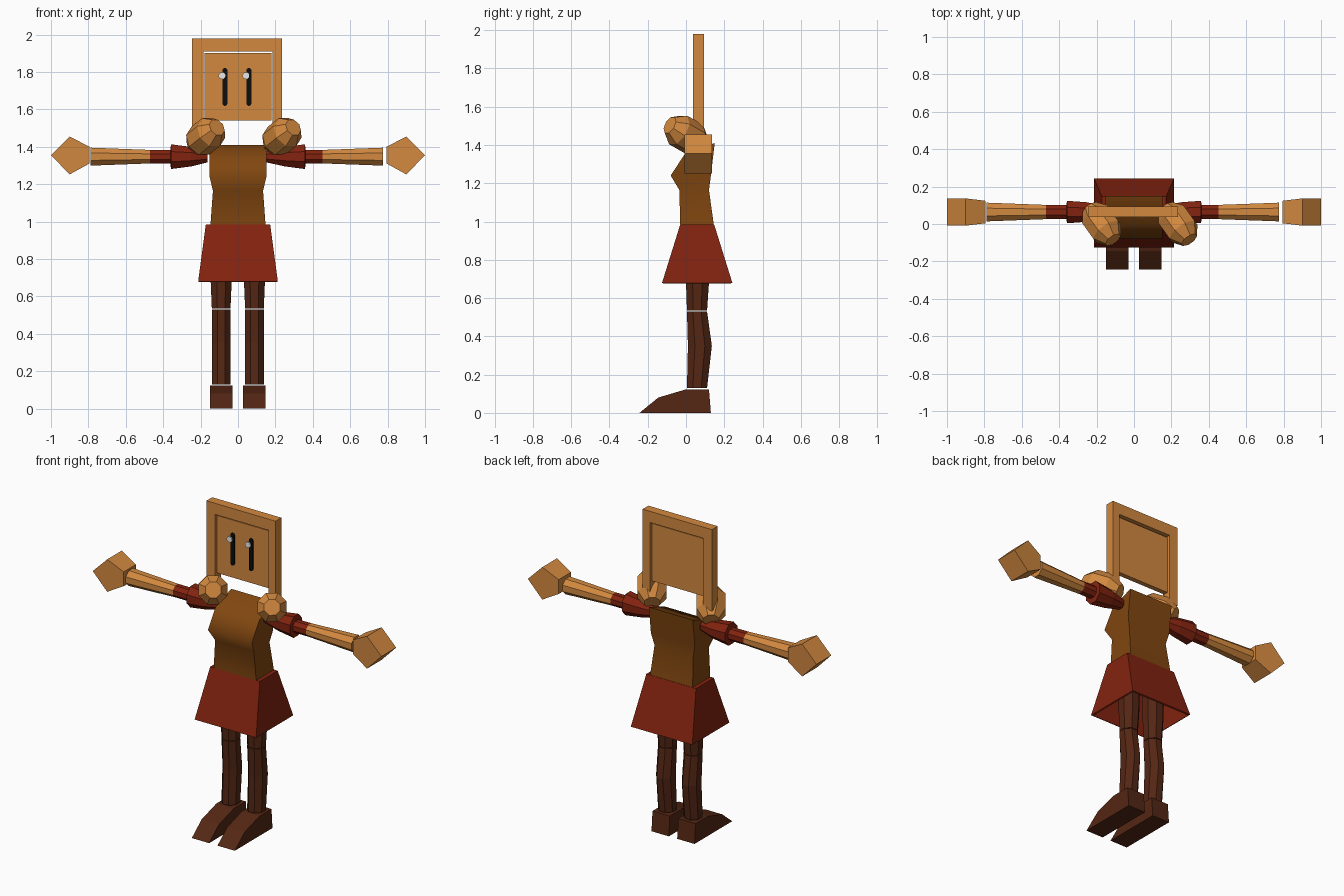
import bpy, bmesh, math
from mathutils import Vector

cube = bpy.data.objects.get("Cube")
if cube:
    bpy.data.objects.remove(cube, do_unlink=True)


def material(name, r, g, b):
    m = bpy.data.materials.new(name)
    m.use_nodes = True
    m.diffuse_color = (r, g, b, 1)
    m.node_tree.nodes["Principled BSDF"].inputs["Base Color"].default_value = (r, g, b, 1)
    return m


TAN = material("tan", 0.65, 0.25, 0.05)
RED = material("dark_red", 0.23, 0.017, 0.005)
OCHRE = material("ochre_brown", 0.22, 0.062, 0.005)
BROWN = material("dark_brown", 0.09, 0.02, 0.007)
BLACK = material("black", 0.004, 0.004, 0.004)
WHITE = material("white", 0.8, 0.8, 0.8)


def loft(name, rings, mat, caps=(True, True)):
    """Skin a row of equal-length point rings and cap the ends."""
    bm = bmesh.new()
    rows = [[bm.verts.new(p) for p in ring] for ring in rings]
    n = len(rows[0])
    for a, b in zip(rows, rows[1:]):
        for i in range(n):
            j = (i + 1) % n
            bm.faces.new((a[i], a[j], b[j], b[i]))
    for row, cap in zip((rows[0], rows[-1]), caps):
        if cap:
            bm.faces.new(row)
    bmesh.ops.recalc_face_normals(bm, faces=bm.faces)
    me = bpy.data.meshes.new(name)
    bm.to_mesh(me)
    bm.free()
    me.materials.append(mat)
    ob = bpy.data.objects.new(name, me)
    bpy.context.collection.objects.link(ob)
    return ob


def oval(ru, rv, sides):
    """Points of a polygon that fills the box ru by rv with flat sides."""
    k = math.cos(math.pi / sides)
    angles = [math.tau * (i + 0.5) / sides for i in range(sides)]
    return [(ru * math.cos(a) / k, rv * math.sin(a) / k) for a in angles]


def rect(hx, y0, y1, z0, z1=None):
    """Level rectangle; z0 is the front height and z1 the back height."""
    z1 = z0 if z1 is None else z1
    return [(-hx, y0, z0), (hx, y0, z0), (hx, y1, z1), (-hx, y1, z1)]


def slab(name, outline, y0, y1, mat):
    """Extrude an xz outline from y0 to y1."""
    return loft(name, [[(x, y, z) for x, z in outline] for y in (y0, y1)], mat)


# Torso, softly shaded over the chest
torso = loft("torso", [
    rect(0.147, -0.03, 0.145, 0.985),
    rect(0.134, -0.035, 0.12, 1.165),
    rect(0.152, -0.08, 0.13, 1.24),
    rect(0.152, -0.005, 0.15, 1.355, 1.41)], OCHRE)
bpy.ops.object.select_all(action="DESELECT")
torso.select_set(True)
bpy.context.view_layer.objects.active = torso
bpy.ops.object.shade_smooth_by_angle(angle=math.radians(65))

# Skirt, hollow below
skirt = loft("skirt", [rect(0.172, -0.03, 0.147, 0.985),
                       rect(0.213, -0.125, 0.242, 0.68)], RED, (True, False))
shell = skirt.modifiers.new("thickness", "SOLIDIFY")
shell.thickness = 0.012
shell.offset = -1

# Head panel and the hair frame around it
slab("face_panel", [(-0.18, 1.54), (0.18, 1.54), (0.18, 1.9), (-0.18, 1.9)], 0.05, 0.08, TAN)
slab("hair_frame", [(-0.245, 1.47), (-0.245, 1.98), (0.235, 1.98), (0.235, 1.47),
                    (0.185, 1.47), (0.185, 1.91), (-0.185, 1.91), (-0.185, 1.47)],
     0.037, 0.094, TAN)

# Eyes with glints
for side, x in (("right", -0.07), ("left", 0.058)):
    bar = [(x + u, 1.72 + v + math.copysign(0.088, v)) for u, v in oval(0.013, 0.013, 12)]
    slab(side + "_eye", bar, 0.043, 0.0495, BLACK)
    glint = [(x - 0.016 + u, 1.78 + v) for u, v in oval(0.018, 0.018, 12)]
    slab(side + "_eye_glint", glint, 0.036, 0.0425, WHITE)

# Hair buns, both tilted the same way
axis = Vector((0.5, -0.7, 0.4)).normalized()
turn = axis.to_track_quat("Z", "Y")
for side, x in (("right", -0.173), ("left", 0.235)):
    centre = Vector((x, 0.0, 1.455))
    rings = [[centre + turn @ Vector((u, v, h)) for u, v in oval(r, r, 8)]
             for h, r in ((-0.115, 0.045), (-0.055, 0.082), (0.055, 0.082), (0.115, 0.045))]
    loft(side + "_hair_bun", rings, TAN)

# Arms: sleeve, forearm, hand
ARM_Y, ARM_Z = 0.064, 1.347


def arm_part(name, side, stations, mat):
    rings = [[(side * x, ARM_Y + u, ARM_Z + v) for u, v in oval(ry, rz, 8)]
             for x, ry, rz in stations]
    loft(name, rings, mat)


for label, side, slip in (("right", -1, 0.0), ("left", 1, 0.012)):
    arm_part(label + "_sleeve", side, [
        (0.162 - slip, 0.03, 0.03), (0.25, 0.052, 0.052), (0.358, 0.06, 0.066),
        (0.362, 0.038, 0.036), (0.47 - slip * 1.5, 0.038, 0.036)], RED)
    arm_part(label + "_forearm", side, [
        (0.47 - slip * 1.5, 0.038, 0.036), (0.788 - slip, 0.05, 0.048)], TAN)
    # Five-sided hand, narrower at the wrist
    outline = [(1.0, 1.355, 0.073), (0.9, 1.455, 0.073), (0.795, 1.4, 0.06),
               (0.795, 1.31, 0.06), (0.9, 1.252, 0.073)]
    loft(label + "_hand", [[(side * x, ARM_Y + s * w, z) for x, z, w in outline]
                           for s in (-1, 1)], TAN)


# Legs and feet
def leg_part(name, cx, stations):
    rings = []
    for z, hx, y0, y1 in stations:
        pts = oval(hx, (y1 - y0) / 2, 8)
        rings.append([(cx + u, (y0 + y1) / 2 + v, z) for u, v in pts])
    loft(name, rings, BROWN)


for label, cx in (("right", -0.09), ("left", 0.088)):
    leg_part(label + "_upper_leg", cx, [
        (0.95, 0.062, 0.0, 0.125), (0.68, 0.056, 0.0, 0.12), (0.534, 0.05, 0.005, 0.11)])
    leg_part(label + "_lower_leg", cx, [
        (0.53, 0.05, 0.005, 0.11), (0.35, 0.05, 0.01, 0.135), (0.13, 0.05, 0.005, 0.11)])
    shoe = [(-0.243, 0), (-0.145, 0.08), (0, 0.123), (0.12, 0.123), (0.13, 0)]
    loft(label + "_foot", [[(cx + s * 0.06, y, z) for y, z in shoe] for s in (-1, 1)], BROWN)
